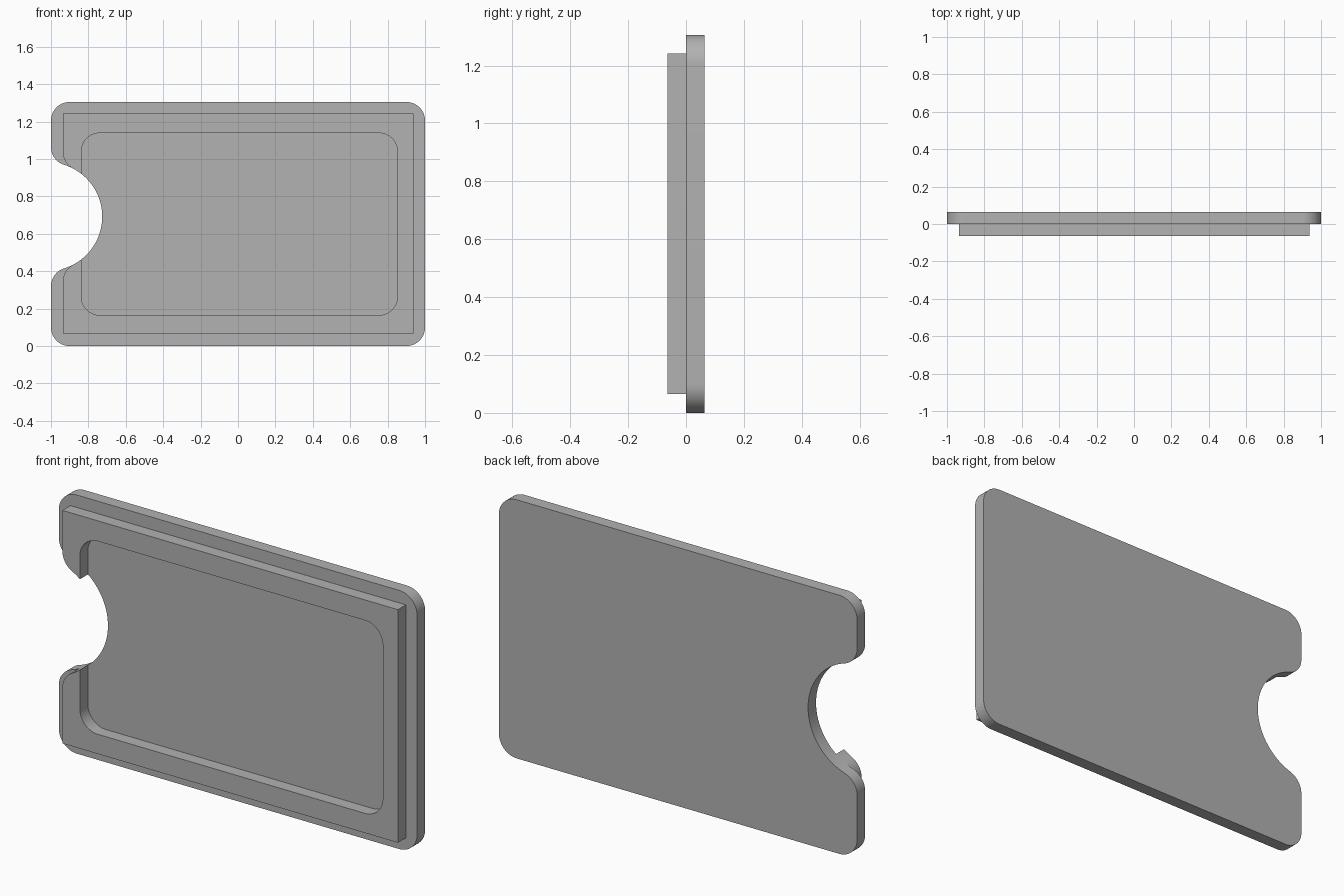
import bpy, bmesh
from math import pi, sqrt, atan2, cos, sin
from mathutils import Vector

cube = bpy.data.objects.get("Cube")
if cube:
    bpy.data.objects.remove(cube, do_unlink=True)

grey = bpy.data.materials.new("plain_grey")
grey.use_nodes = True
colour = (0.445, 0.445, 0.445, 1)
grey.diffuse_color = colour
grey.node_tree.nodes["Principled BSDF"].inputs["Base Color"].default_value = colour

HEIGHT, THICK = 1.305, 0.0635
ROUND = 0.1                          # radius of every rounded corner
NOTCH_X, NOTCH_Z, NOTCH_R = -1.016, 0.692, 0.29


def arc(x, z, r, a0, a1, n=16):
    steps = [a0 + (a1 - a0) * i / n for i in range(n + 1)]
    return [(x + r * cos(a), z + r * sin(a)) for a in steps]


def corners(x0, x1, z0, z1, r):
    """Lower left, lower right, upper right, upper left, anticlockwise."""
    if r == 0:
        return [(x0, z0), (x1, z0), (x1, z1), (x0, z1)]
    centres = [(x0 + r, z0 + r, 2), (x1 - r, z0 + r, 3), (x1 - r, z1 - r, 0), (x0 + r, z1 - r, 1)]
    pts = []
    for x, z, q in centres:
        pts += arc(x, z, r, q * pi / 2, (q + 1) * pi / 2)
    return pts


def upper_lip(edge_x):
    """Rounded lip from the left edge to the notch, and the angle where it meets it."""
    dx = edge_x + ROUND - NOTCH_X
    dz = sqrt((NOTCH_R + ROUND) ** 2 - dx ** 2)
    a = atan2(dz, dx)
    return arc(edge_x + ROUND, NOTCH_Z + dz, ROUND, pi, pi + a), a


def mirrored(pts):
    return [(x, 2 * NOTCH_Z - z) for x, z in reversed(pts)]


def extrude_profile(name, pts, y0, y1):
    bm = bmesh.new()
    face = bm.faces.new([bm.verts.new((x, y0, z)) for x, z in pts])
    new = bmesh.ops.extrude_face_region(bm, geom=[face])["geom"]
    bmesh.ops.translate(bm, vec=Vector((0, y1 - y0, 0)),
                        verts=[v for v in new if isinstance(v, bmesh.types.BMVert)])
    bmesh.ops.remove_doubles(bm, verts=bm.verts, dist=1e-5)
    bmesh.ops.recalc_face_normals(bm, faces=bm.faces)
    mesh = bpy.data.meshes.new(name)
    bm.to_mesh(mesh)
    bm.free()
    mesh.materials.append(grey)
    obj = bpy.data.objects.new(name, mesh)
    bpy.context.collection.objects.link(obj)
    bpy.ops.object.select_all(action="DESELECT")
    obj.select_set(True)
    bpy.context.view_layer.objects.active = obj
    bpy.ops.object.shade_smooth_by_angle(angle=pi / 6)
    return obj


# Back plate with a thumb notch in one short side
lip, a = upper_lip(-1)
plate = corners(-1, 1, 0, HEIGHT, ROUND) + lip
plate += arc(NOTCH_X, NOTCH_Z, NOTCH_R, a, -a, 48)[1:-1] + mirrored(lip)
extrude_profile("back_plate", plate, 0, THICK)

# Raised rim around the pocket, open where the notch cuts through
POCKET_X = -0.838
lip, a = upper_lip(-0.936)
b = atan2(sqrt(NOTCH_R ** 2 - (POCKET_X - NOTCH_X) ** 2), POCKET_X - NOTCH_X)
end = lip + arc(NOTCH_X, NOTCH_Z, NOTCH_R, a, b, 6)[1:]
rim = corners(-0.936, 0.937, 0.066, 1.242, 0) + end
rim += corners(POCKET_X, 0.853, 0.165, 1.139, ROUND)[::-1] + mirrored(end)
extrude_profile("raised_rim", rim, -THICK, 0)
